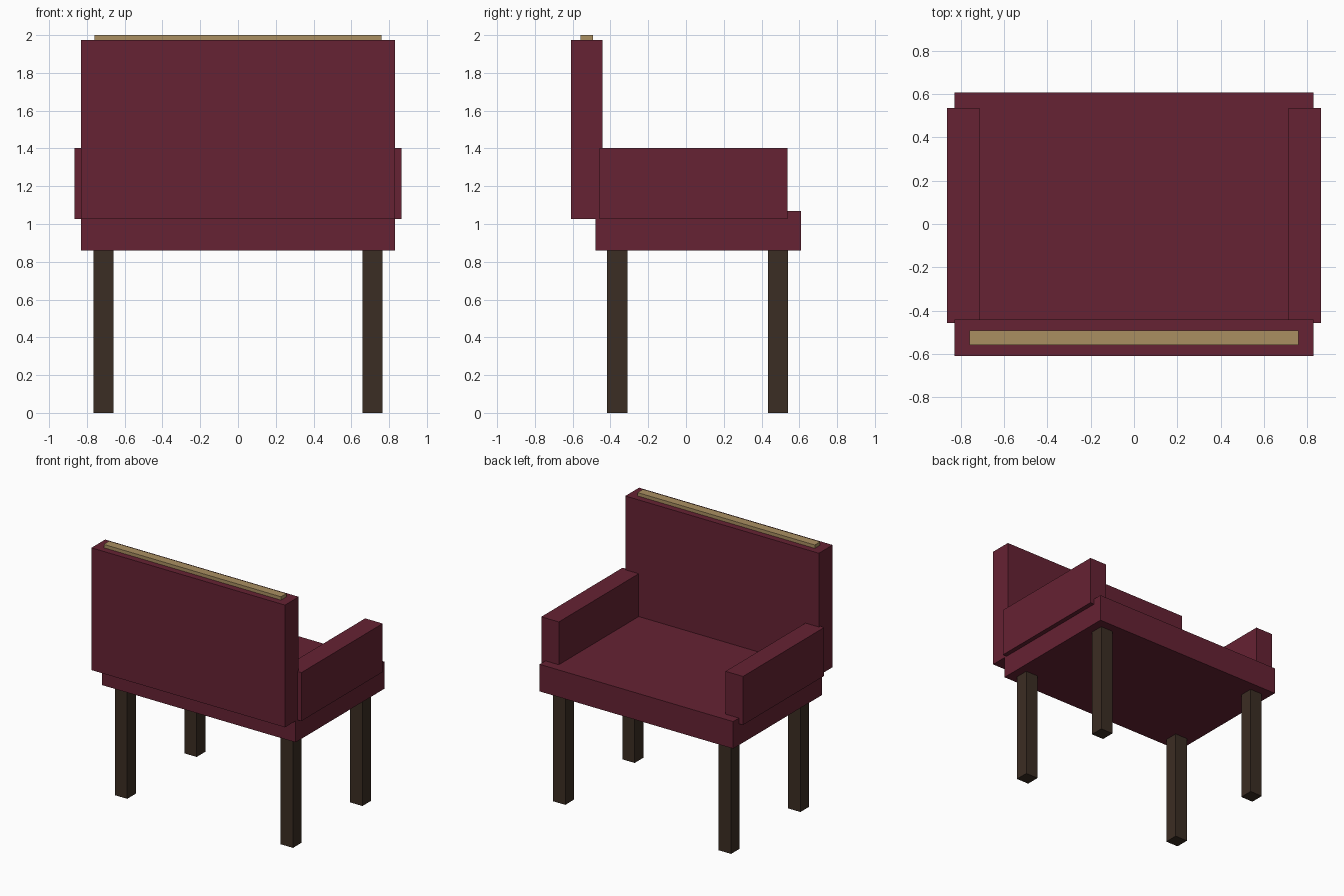
import bpy

if "Cube" in bpy.data.objects:
    bpy.data.objects.remove(bpy.data.objects["Cube"])


def material(name, rgb):
    """Flat colour from 0-255 sRGB values."""
    m = bpy.data.materials.new(name)
    lin = [(c / 255 / 12.92) if c < 11 else ((c / 255 + 0.055) / 1.055) ** 2.4 for c in rgb]
    m.diffuse_color = (*lin, 1)
    m.use_nodes = True
    m.node_tree.nodes["Principled BSDF"].inputs["Base Color"].default_value = m.diffuse_color
    return m


def box(name, x, y, z, mat):
    """Axis-aligned box from (min, max) ranges."""
    bpy.ops.mesh.primitive_cube_add(size=1, location=[(a + b) / 2 for a, b in (x, y, z)])
    ob = bpy.context.object
    ob.name = name
    ob.scale = [b - a for a, b in (x, y, z)]
    bpy.ops.object.transform_apply(location=False, rotation=False, scale=True)
    ob.data.materials.append(mat)
    return ob


fabric = material("burgundy fabric", (102, 34, 51))
wood = material("dark wood", (59, 45, 35))
brass = material("pale brass", (170, 143, 97))

# Upholstered seat and backrest
box("seat", (-0.83, 0.83), (-0.48, 0.608), (0.86, 1.07), fabric)
box("backrest", (-0.83, 0.83), (-0.61, -0.442), (1.026, 1.974), fabric)

# Trim strip along the top of the backrest
box("top_trim", (-0.76, 0.76), (-0.559, -0.492), (1.95, 2.0), brass)

# Armrests and legs, mirrored left and right
for side, s in (("left", -1), ("right", 1)):
    box(f"{side}_armrest", sorted((s * 0.715, s * 0.865)), (-0.458, 0.537), (1.026, 1.402), fabric)
    for end, y in (("front", -0.364), ("back", 0.486)):
        box(f"{end}_{side}_leg", sorted((s * 0.658, s * 0.764)),
            (y - 0.053, y + 0.053), (0, 0.87), wood)
